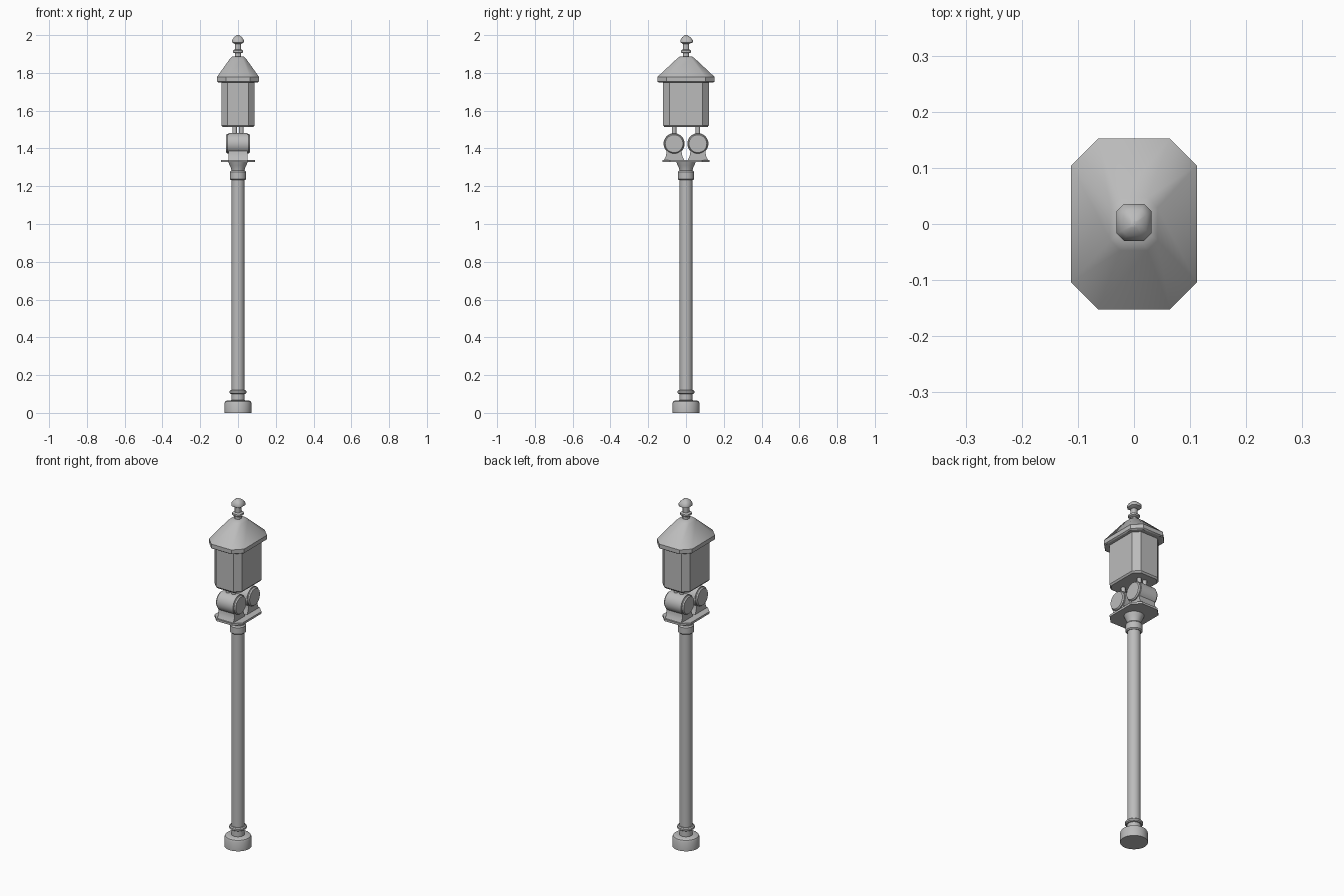
import bpy
import math

if "Cube" in bpy.data.objects:
    bpy.data.objects.remove(bpy.data.objects["Cube"])

metal = bpy.data.materials.new("grey metal")
metal.use_nodes = True
GREY = (0.5, 0.5, 0.5, 1)
metal.diffuse_color = GREY
metal.node_tree.nodes["Principled BSDF"].inputs["Base Color"].default_value = GREY


def skin(name, rings, angle=35):
    """Join equal-length rings of points into a capped, smoothed solid."""
    n = len(rings[0])
    verts = [p for ring in rings for p in ring]
    faces = [tuple(reversed(range(n))), tuple(range(len(verts) - n, len(verts)))]
    for k in range(len(rings) - 1):
        for i in range(n):
            j = (i + 1) % n
            a, b = k * n, (k + 1) * n
            faces.append((a + i, a + j, b + j, b + i))
    mesh = bpy.data.meshes.new(name)
    mesh.from_pydata(verts, [], faces)
    mesh.materials.append(metal)
    obj = bpy.data.objects.new(name, mesh)
    bpy.context.collection.objects.link(obj)
    bpy.ops.object.select_all(action="DESELECT")
    obj.select_set(True)
    bpy.context.view_layer.objects.active = obj
    bpy.ops.object.shade_smooth_by_angle(angle=math.radians(angle))
    return obj


def turned(name, profile, cx=0, cy=0, sides=32):
    """Solid turned about a vertical axis from (radius, height) pairs."""
    turn = [2 * math.pi * i / sides for i in range(sides)]
    return skin(name, [[(cx + r * math.cos(t), cy + r * math.sin(t), z) for t in turn]
                       for r, z in profile])


def octagon(hx, hy, cut, z, cy=0):
    """Rectangle with its four corners cut off."""
    a, b = hx - cut, hy - cut
    pts = [(hx, -b), (hx, b), (a, hy), (-a, hy), (-hx, b), (-hx, -b), (-a, -hy), (a, -hy)]
    return [(x, y + cy, z) for x, y in pts]


# Foot, pole and collar
turned("pole_base", [(0.071, 0), (0.071, 0.052), (0.067, 0.061), (0.058, 0.066),
                     (0.034, 0.067)])
turned("base_neck", [(0.035, 0.06), (0.035, 0.104)])
turned("base_ring", [(0.04, 0.101), (0.046, 0.106), (0.046, 0.115), (0.04, 0.12)])
turned("pole", [(0.034, 0.1), (0.034, 1.29)])
turned("pole_collar", [(0.037, 1.232), (0.043, 1.238), (0.043, 1.274), (0.037, 1.282)])
turned("bracket_flare", [(0.034, 1.28), (0.037, 1.295), (0.044, 1.31), (0.052, 1.329)])
skin("bracket_plate", [octagon(0.09, 0.125, 0.04, z) for z in (1.328, 1.34)])

# Pair of round housings with end caps and risers
for side, cy in (("front", -0.063), ("back", 0.063)):
    cz, r = 1.425, 0.056
    arc = [math.radians(-45 + 270 * i / 28) for i in range(29)]
    outline = [(r * math.cos(t), r * math.sin(t)) for t in arc]
    foot = [(0.041, -0.052), (0.044, -0.066), (0.053, -0.085)]
    outline += [(-y, z) for y, z in foot] + foot[::-1]
    skin(side + "_housing", [[(x, cy + y, cz + z) for y, z in outline]
                             for x in (-0.051, 0.051)])
    for label, s in (("left", 1), ("right", -1)):
        turn = [s * 2 * math.pi * i / 32 for i in range(32)]
        skin(f"{side}_{label}_cap",
             [[(s * x, cy + q * math.cos(t), cz + q * math.sin(t)) for t in turn]
              for q, x in ((0.052, 0.049), (0.052, 0.056), (0.047, 0.063))])
        turned(f"{side}_{label}_riser", [(0.012, 1.465), (0.012, 1.522)],
               s * 0.018, cy, 16)

# Lantern body and roof
skin("lantern_body", [octagon(0.081, 0.114, 0.03, 1.513),
                      octagon(0.088, 0.121, 0.033, 1.522),
                      octagon(0.088, 0.121, 0.033, 1.765)], 30)
skin("roof_eave", [octagon(0.106, 0.146, 0.046, 1.75), octagon(0.112, 0.152, 0.048, 1.755),
                   octagon(0.112, 0.152, 0.048, 1.778)], 30)
skin("roof", [octagon(0.112, 0.152, 0.048, 1.778), octagon(0.042, 0.047, 0.018, 1.876),
              octagon(0.03, 0.034, 0.014, 1.886)], 50)

# Finial
skin("finial_stem", [octagon(0.015, 0.015, 0.006, z) for z in (1.875, 1.965)], 50)
skin("finial_ring", [octagon(0.02, 0.02, 0.008, 1.904), octagon(0.026, 0.026, 0.01, 1.909),
                     octagon(0.026, 0.026, 0.01, 1.919), octagon(0.02, 0.02, 0.008, 1.924)], 50)
skin("finial_knob", [octagon(0.018, 0.018, 0.008, 1.954), octagon(0.031, 0.033, 0.013, 1.962, 0.003),
                     octagon(0.031, 0.033, 0.013, 1.973, 0.003),
                     octagon(0.022, 0.023, 0.009, 1.988, 0.002),
                     octagon(0.006, 0.006, 0.002, 2.0)], 50)
